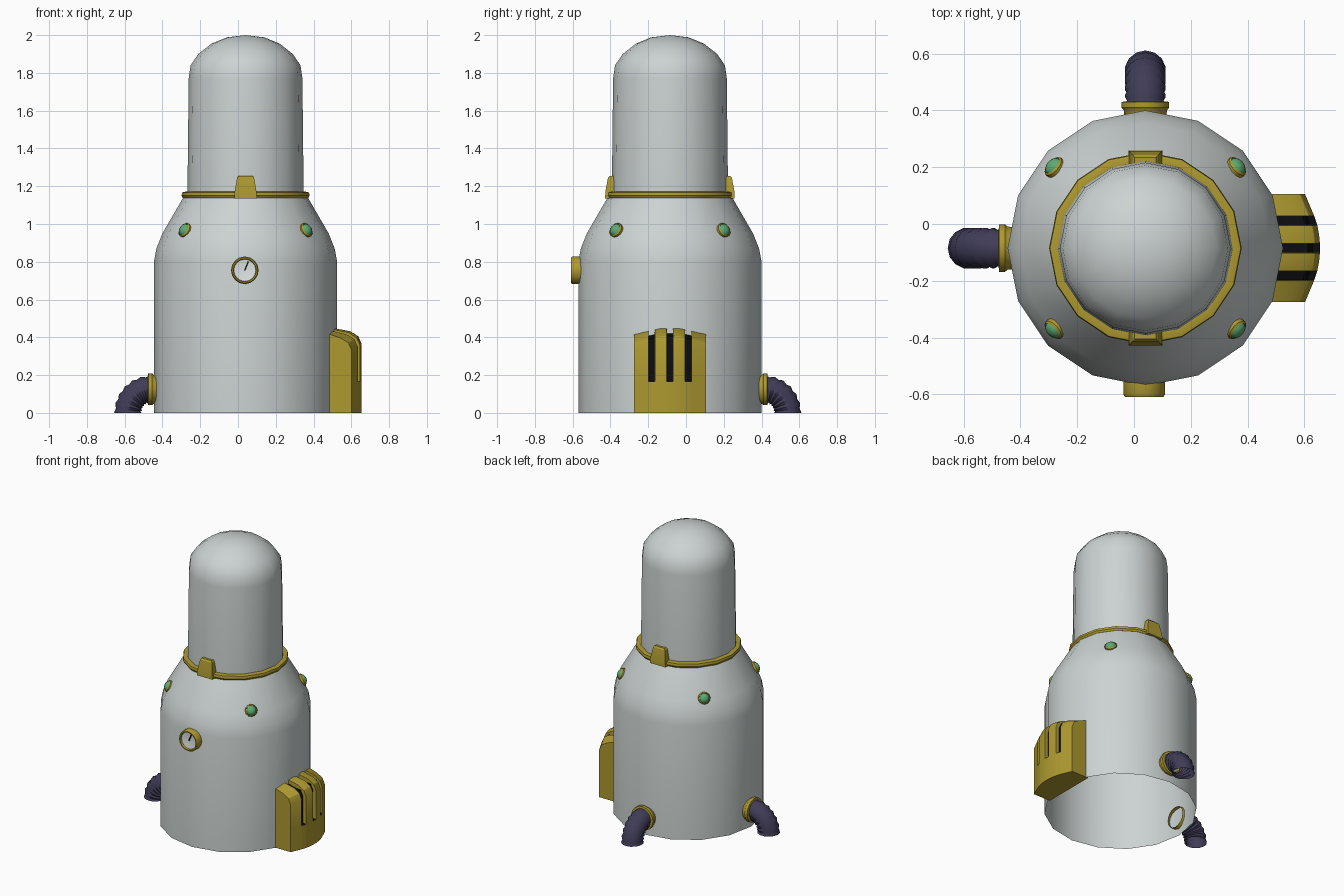
import bpy, bmesh, math
from mathutils import Vector, Matrix

cube = bpy.data.objects.get("Cube")
if cube:
    bpy.data.objects.remove(cube, do_unlink=True)

CX, CY = 0.04, -0.085          # axis of the body
CENTRE = Vector((CX, CY, 0))


def material(name, r, g, b):
    m = bpy.data.materials.new(name)
    m.use_nodes = True
    m.diffuse_color = (r, g, b, 1)
    bsdf = m.node_tree.nodes["Principled BSDF"]
    bsdf.inputs["Base Color"].default_value = (r, g, b, 1)
    bsdf.inputs["Roughness"].default_value = 0.6
    return m


SHELL = material("pale grey shell", 0.60, 0.65, 0.64)
BRASS = material("brass yellow", 0.42, 0.32, 0.03)
RUBBER = material("dark violet rubber", 0.05, 0.045, 0.095)
GREEN = material("green glass", 0.11, 0.40, 0.17)
BLACK = material("black", 0.004, 0.004, 0.005)
WHITE = material("dial white", 0.75, 0.78, 0.78)


def finish(name, bm, mats, matrix=None, angle=35):
    bmesh.ops.remove_doubles(bm, verts=bm.verts, dist=1e-5)
    bmesh.ops.recalc_face_normals(bm, faces=bm.faces)
    if matrix:
        bm.transform(matrix)
    me = bpy.data.meshes.new(name)
    bm.to_mesh(me)
    bm.free()
    for m in mats:
        me.materials.append(m)
    ob = bpy.data.objects.new(name, me)
    bpy.context.collection.objects.link(ob)
    bpy.ops.object.select_all(action='DESELECT')
    ob.select_set(True)
    bpy.context.view_layer.objects.active = ob
    bpy.ops.object.shade_smooth_by_angle(angle=math.radians(angle))
    return ob


def bridge(bm, rings, closed=True):
    """Skin quads between successive rings of points."""
    loops = [[bm.verts.new(p) for p in ring] for ring in rings]
    n = len(loops[0])
    for a, b in zip(loops, loops[1:]):
        for k in range(n if closed else n - 1):
            j = (k + 1) % n
            bm.faces.new((a[k], a[j], b[j], b[k]))
    return loops


def lathe(name, profile, sides, mat, origin=CENTRE, axis=(0, 0, 1), angle=35):
    """Revolve (radius, height) points around an axis."""
    bm = bmesh.new()
    turn = [2 * math.pi * k / sides for k in range(sides)]
    bridge(bm, [[(r * math.cos(t), r * math.sin(t), h) for t in turn] for r, h in profile])
    rot = Vector(axis).to_track_quat('Z', 'Y').to_matrix().to_4x4()
    return finish(name, bm, [mat], Matrix.Translation(origin) @ rot, angle)


def around(degrees, z=0):
    """Frame on the body axis whose local x points outward."""
    return Matrix.Translation((CX, CY, z)) @ Matrix.Rotation(math.radians(degrees), 4, 'Z')


# Main shell, open underneath, and the tall dome
lathe("body", [(0.485, 0), (0.485, 0.8), (0.472, 0.87), (0.44, 0.95),
               (0.33, 1.14), (0.30, 1.15)], 16, SHELL)
lathe("dome", [(0.308, 1.13), (0.301, 1.77), (0.291, 1.84), (0.25, 1.9),
               (0.18, 1.955), (0.1, 1.988), (0, 2)], 16, SHELL)

# Neck ring with front and back tabs
lathe("neck_ring", [(0.30, 1.14), (0.332, 1.138), (0.339, 1.15), (0.336, 1.167),
                    (0.315, 1.172), (0.30, 1.17), (0.30, 1.14)], 16, BRASS)
for label, deg in (("front", -90), ("back", 90)):
    bm = bmesh.new()
    loops = bridge(bm, [[(0.29, -w, z), (r, -w, z), (r, w, z), (0.29, w, z)]
                        for w, r, z in ((0.06, 0.343, 1.136), (0.058, 0.342, 1.17),
                                        (0.045, 0.328, 1.245), (0.038, 0.32, 1.254))])
    bm.faces.new(loops[0])
    bm.faces.new(loops[-1])
    finish(label + "_neck_tab", bm, [BRASS], around(deg), 25)

# Four lamps on the shoulder
tilt = math.radians(27)
for label, sx, sy in (("front_left", 1, -1), ("front_right", -1, -1),
                      ("back_left", 1, 1), ("back_right", -1, 1)):
    spot = Vector((CX + sx * 0.322, CY + sy * 0.286, 0.968))
    flat = Vector((sx * 0.322, sy * 0.286, 0)).normalized()
    axis = flat * math.cos(tilt) + Vector((0, 0, math.sin(tilt)))
    lathe(label + "_lamp_rim", [(0.04, -0.025), (0.04, 0.004), (0.034, 0.01), (0.03, 0.004)],
          12, BRASS, spot, axis)
    lathe(label + "_lamp", [(0.034, 0.004), (0.028, 0.015), (0.016, 0.022), (0, 0.025)],
          12, GREEN, spot, axis, 60)

# Dial on the front
dial = Vector((CX - 0.004, CY, 0.755))
lathe("dial_rim", [(0.073, 0.465), (0.073, 0.515), (0.068, 0.524), (0.061, 0.524),
                   (0.058, 0.508)], 16, BRASS, dial, (0, -1, 0))
lathe("dial_face", [(0.06, 0.51), (0.03, 0.506), (0, 0.505)], 16, WHITE, dial, (0, -1, 0))
bm = bmesh.new()
bmesh.ops.create_cube(bm, size=1)
bm.transform(Matrix.Translation(dial + Vector((0, -0.512, 0)))
             @ Matrix.Rotation(math.radians(22), 4, 'Y')
             @ Matrix.Translation((0, 0, 0.025)) @ Matrix.Diagonal((0.007, 0.005, 0.052, 1)))
finish("dial_needle", bm, [BLACK])

# Ribbed hoses bending down to the floor, each with a collar
HOSE_Z, STEPS, SIDES = 0.125, 12, 14
for label, deg in (("back", 90), ("right", 180)):
    out = Matrix.Rotation(math.radians(deg), 3, 'Z') @ Vector((1, 0, 0))
    lathe(label + "_hose_collar", [(0.073, 0.455), (0.076, 0.485), (0.084, 0.495),
                                   (0.084, 0.515), (0.06, 0.517)], 16, BRASS,
          CENTRE + Vector((0, 0, HOSE_Z)), out)
    bm = bmesh.new()
    rings = []
    for i in range(STEPS + 1):
        t = i / STEPS * math.pi / 2
        mid = Vector((0.505 + 0.118 * math.sin(t), 0, HOSE_Z * math.cos(t)))
        side = Vector((math.sin(t), 0, math.cos(t)))
        r = 0.073 if i % 2 == 0 else 0.065
        rings.append([mid + side * r * math.cos(a) + Vector((0, r * math.sin(a), 0))
                      for a in (2 * math.pi * k / SIDES for k in range(SIDES))])
    for ring in rings:
        for p in ring:
            p.z = max(p.z, 0)
    bridge(bm, rings)
    finish(label + "_hose", bm, [RUBBER], around(deg), 50)


# Vent box on the left side, with three recessed black slots
def section(y, inset):
    a = abs(y)
    x = 0.615 - 0.42 * max(a - 0.1, 0) - 0.25 * min(a, 0.1) ** 2 * 6
    top = 0.456 - 0.25 * max(a - 0.05, 0)
    i = inset
    pts = [(0.43, 0), (x, 0), (x, 0.165), (x - i, 0.17), (x - i, top - 0.09),
           (x - 0.018 - i, top - 0.05), (x - 0.06 - i, top - 0.024 - i), (0.43, top - i * 0.9)]
    return [(px, y, pz) for px, pz in pts]


half = 0.016
stations = [(-0.19, 0), (-0.15, 0)]
for c in (-0.097, 0, 0.097):
    stations += [(c - half - 0.001, 0), (c - half, 0.024), (c + half, 0.024), (c + half + 0.001, 0)]
    if c < 0.09:
        stations.append((c + 0.0485, 0))
stations += [(0.15, 0), (0.19, 0)]
bm = bmesh.new()
loops = bridge(bm, [section(y, i) for y, i in stations])
bm.faces.new(loops[0])
bm.faces.new(loops[-1])
for f in bm.faces:
    mid = f.calc_center_median()
    in_slot = any(abs(mid.y - c) < half * 0.5 for c in (-0.097, 0, 0.097))
    if in_slot and mid.z > 0.166 and mid.x > 0.45:
        f.material_index = 1
finish("vent_box", bm, [BRASS, BLACK], around(0), 30)
